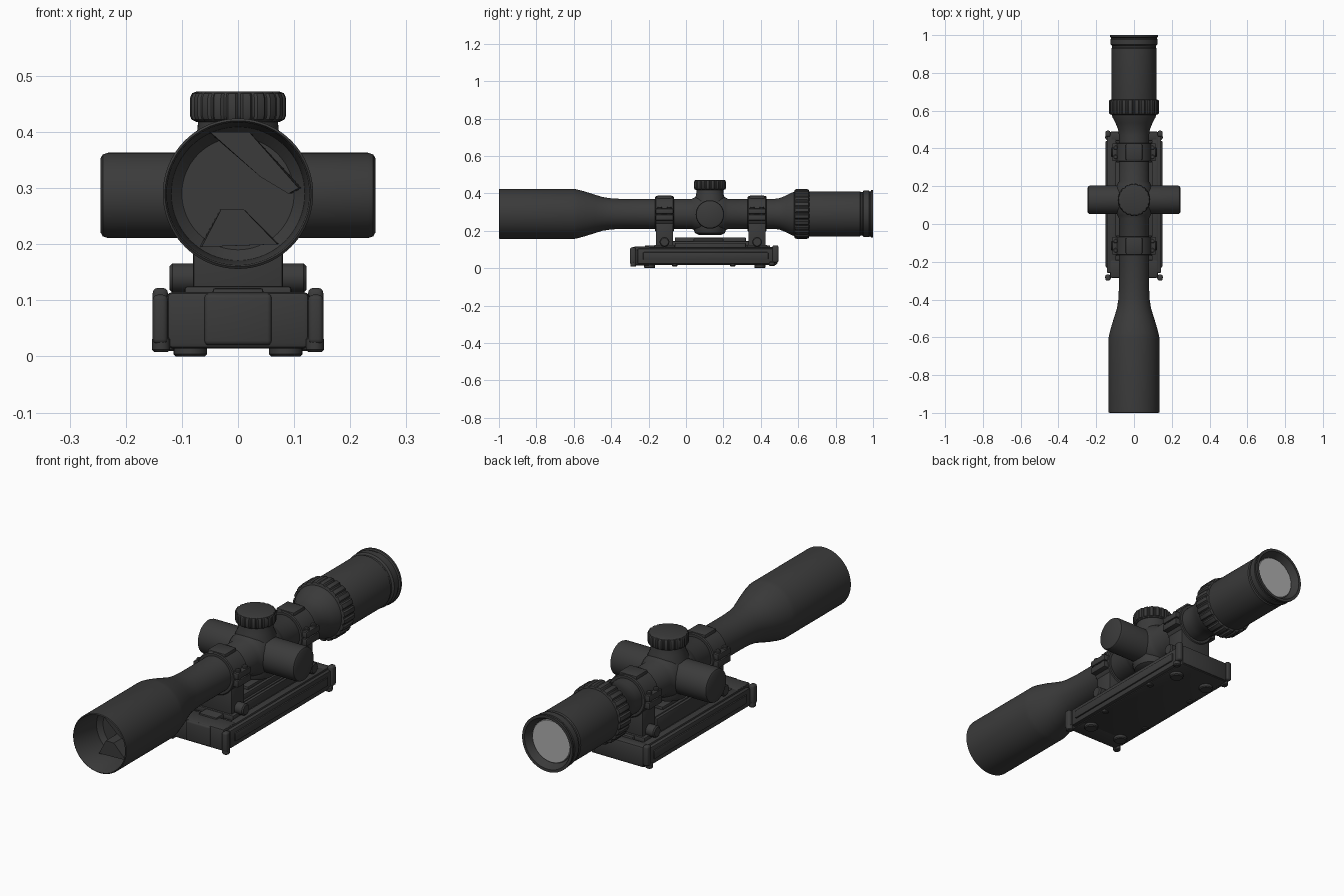
import bpy, bmesh, math
from mathutils import Vector

def mat(name, v):
    m = bpy.data.materials.new(name)
    m.diffuse_color = (v, v, v, 1)
    return m

BLACK = mat("matte black", 0.043)
GLASS = mat("pale grey glass", 0.42)
CZ = 0.29   # height of the optical axis
TY = 0.128  # turret position along the tube

def finish(name, bm, m=BLACK):
    bmesh.ops.recalc_face_normals(bm, faces=bm.faces)
    me = bpy.data.meshes.new(name)
    bm.to_mesh(me)
    bm.free()
    me.materials.append(m)
    ob = bpy.data.objects.new(name, me)
    bpy.context.collection.objects.link(ob)
    return ob

def lathe(name, prof, axis, c, n=64, m=BLACK, teeth=0, cut=0.0):
    """Revolve (radius, position) points about an axis; teeth carve grooves into the rim."""
    bm = bmesh.new()
    rmax = max(r for r, _ in prof)
    if teeth:
        n = teeth * 6
    rings = []
    for r, t in prof:
        ring = []
        for i in range(n):
            a = 2 * math.pi * i / n
            rr = r - cut if teeth and r > rmax - cut and i % 6 < 2 else r
            u, v = rr * math.cos(a), rr * math.sin(a)
            p = {'X': (t, u, v), 'Y': (u, t, v), 'Z': (u, v, t)}[axis]
            ring.append(bm.verts.new(Vector(p) + Vector(c)))
        rings.append(ring)
    for A, B in zip(rings, rings[1:]):
        for i in range(n):
            j = (i + 1) % n
            bm.faces.new((A[i], A[j], B[j], B[i]))
    bm.faces.new(rings[0])
    bm.faces.new(rings[-1])
    return finish(name, bm, m)

def cyl(name, r, t0, t1, axis, c, b=0.006, n=32, **k):
    return lathe(name, [(r - b, t0), (r, t0 + b), (r, t1 - b), (r - b, t1)], axis, c, n, **k)

def box(name, x, y, z, b=0.006, seg=2):
    bm = bmesh.new()
    bmesh.ops.create_cube(bm, size=1)
    for v in bm.verts:
        v.co = [lo + (hi - lo) * (q + 0.5) for (lo, hi), q in zip((x, y, z), v.co)]
    if b:
        bmesh.ops.bevel(bm, geom=bm.edges[:], offset=b, segments=seg, affect='EDGES', profile=0.5)
    return finish(name, bm)

def plate(name, pts, y0, y1):
    """Solid from an x,z outline, tapering slightly along y."""
    bm = bmesh.new()
    for x, z in pts:
        bm.verts.new((x, y0, z))
        bm.verts.new((x * 1.05, y1, z))
    bmesh.ops.convex_hull(bm, input=bm.verts[:])
    return finish(name, bm)

# Main tube: hollow objective bell, taper, tube, turret saddle, eyepiece flare and body
lathe("scope_tube", [
    (0.10, -0.83), (0.119, -0.85), (0.127, -0.995), (0.130, -1.0), (0.134, -0.997), (0.134, -0.60),
    (0.130, -0.58), (0.118, -0.535), (0.102, -0.485), (0.090, -0.445), (0.083, -0.40), (0.080, -0.34),
    (0.080, 0.03), (0.088, 0.045), (0.098, 0.07), (0.101, 0.10), (0.101, 0.155), (0.098, 0.185),
    (0.088, 0.21), (0.080, 0.225), (0.080, 0.47), (0.084, 0.50), (0.098, 0.535), (0.114, 0.565),
    (0.120, 0.585), (0.120, 0.93), (0.116, 0.935), (0.116, 0.943), (0.124, 0.95), (0.124, 0.978),
    (0.121, 0.981), (0.121, 0.986), (0.127, 0.99), (0.127, 1.0), (0.115, 1.0), (0.098, 0.965)],
    'Y', (0, 0, CZ), 80)
# Folded shades inside the objective bell
plate("objective_upper_shade", [(-0.05, 0.400), (0.02, 0.400), (0.06, 0.345), (0.108, 0.30),
                                (0.09, 0.29), (0.04, 0.32)], -0.93, -0.83)
plate("objective_lower_shade", [(-0.065, 0.195), (-0.03, 0.262), (0.01, 0.262), (0.07, 0.20)], -0.91, -0.83)
# Eyepiece glass and zoom ring
cyl("eyepiece_lens", 0.096, 0.955, 0.972, 'Y', (0, 0, CZ), 0.002, 64, m=GLASS)
lathe("zoom_ring", [(0.118, 0.578), (0.130, 0.582), (0.133, 0.59), (0.133, 0.648), (0.130, 0.656), (0.118, 0.66)],
      'Y', (0, 0, CZ), teeth=24, cut=0.006)

# Turrets
for s, side in ((1, "right"), (-1, "left")):
    lathe(side + "_turret", [(0.076, 0), (0.076, s * 0.232), (0.073, s * 0.241), (0.066, s * 0.245)],
          'X', (0, TY, 0.287), 48)
lathe("elevation_neck", [(0.088, 0.29), (0.086, 0.36), (0.074, 0.39), (0.070, 0.43)], 'Z', (0, TY, 0), 48)
lathe("saddle_underside", [(0.06, 0.178), (0.08, 0.188), (0.088, 0.21), (0.088, 0.29)], 'Z', (0, TY, 0), 48)
lathe("elevation_cap", [(0.074, 0.418), (0.083, 0.422), (0.086, 0.43), (0.086, 0.460), (0.082, 0.469), (0.074, 0.472)],
      'Z', (0, TY, 0), teeth=20, cut=0.004)

# Ring mounts, each with clamp ears, screws, pillar and cross bolt
for tag, y in (("front", -0.115), ("rear", 0.38)):
    cyl(tag + "_ring", 0.095, y - 0.05, y + 0.05, 'Y', (0, 0, CZ), 0.004, 64)
    box(tag + "_ring_cap", (-0.045, 0.045), (y - 0.042, y + 0.042), (0.35, 0.388), 0.006)
    box(tag + "_pillar", (-0.08, 0.08), (y - 0.046, y + 0.046), (0.10, 0.262), 0.005)
    box(tag + "_pillar_foot", (-0.095, 0.095), (y - 0.055, y + 0.055), (0.10, 0.125), 0.005)
    cyl(tag + "_cross_bolt", 0.026, -0.122, 0.122, 'X', (0, y, 0.14), 0.005, 24)
    for s in (1, -1):
        xs = sorted((s * 0.075, s * 0.114))
        box(tag + "_clamp_ear_lower", xs, (y - 0.047, y + 0.047), (0.255, 0.286), 0.004)
        box(tag + "_clamp_ear_upper", xs, (y - 0.047, y + 0.047), (0.290, 0.318), 0.004)
        for d in (-0.025, 0.025):
            cyl(tag + "_clamp_screw", 0.012, 0.27, 0.328, 'Z', (s * 0.098, y + d, 0), 0.003, 16)

# Base: main block with raised rims and a centre rail
box("base_block", (-0.128, 0.128), (-0.28, 0.485), (0.016, 0.098), 0.008)
box("base_front_block", (-0.127, 0.127), (-0.285, -0.19), (0.014, 0.115), 0.01)
box("base_rear_block", (-0.127, 0.127), (0.44, 0.49), (0.02, 0.113), 0.01)
box("front_panel", (-0.06, 0.06), (-0.292, -0.25), (0.02, 0.112), 0.008, 3)
box("centre_rail", (-0.045, 0.045), (-0.22, 0.45), (0.09, 0.122), 0.005)
box("centre_bridge", (-0.035, 0.035), (-0.08, 0.34), (0.115, 0.145), 0.008)
box("centre_catch", (-0.022, 0.022), (0.04, 0.20), (0.14, 0.158), 0.005)
for s, side in ((1, "right"), (-1, "left")):
    def sx(a, b):
        return sorted((s * a, s * b))
    box(side + "_base_rim", sx(0.095, 0.128), (-0.26, 0.47), (0.08, 0.112), 0.005)
    box(side + "_inner_rib", sx(0.062, 0.078), (-0.06, 0.32), (0.09, 0.165 if s < 0 else 0.135), 0.004)
    # Side rails with a proud strip
    box(side + "_side_rail", sx(0.12, 0.144), (-0.26, 0.47), (0.022, 0.104), 0.007)
    box(side + "_side_strip", sx(0.135, 0.150), (-0.23, 0.44), (0.045, 0.085), 0.005)
    # End levers wrapped round the corners
    box(side + "_front_lever", sx(0.125, 0.152), (-0.30, -0.268), (0.022, 0.11), 0.009, 3)
    box(side + "_rear_lever", sx(0.125, 0.152), (0.462, 0.494), (0.03, 0.122), 0.009, 3)
    cyl(side + "_front_lever_pin", 0.016, 0.008, 0.035, 'Z', (s * 0.137, -0.282, 0), 0.004, 16)
    cyl(side + "_rear_lever_pin", 0.016, 0.012, 0.035, 'Z', (s * 0.137, 0.46, 0), 0.004, 16)
    # Feet and small screws under the base
    for y in (-0.195, 0.395):
        cyl(side + "_foot", 0.03, 0.0, 0.03, 'Z', (s * 0.085, y, 0), 0.004, 24)
    for y in (-0.06, 0.25):
        cyl(side + "_base_screw", 0.014, 0.010, 0.03, 'Z', (s * 0.115, y, 0), 0.003, 16)

# Smooth shading with sharp edges kept
bpy.ops.object.select_all(action='SELECT')
bpy.context.view_layer.objects.active = bpy.data.objects["scope_tube"]
bpy.ops.object.shade_smooth_by_angle(angle=math.radians(32))
